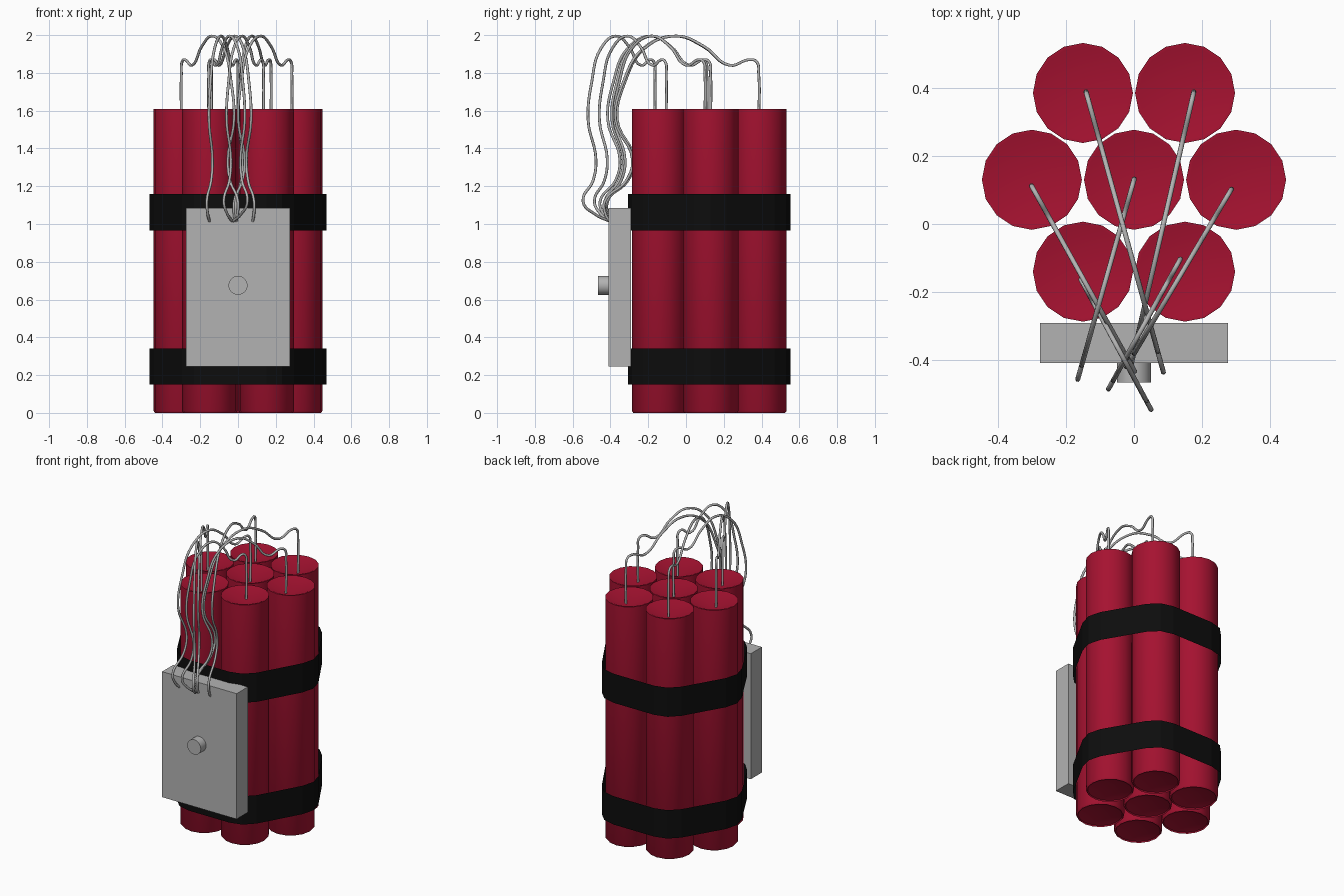
import bpy, bmesh, math
from mathutils import Vector

if "Cube" in bpy.data.objects:
    bpy.data.objects.remove(bpy.data.objects["Cube"])


def material(name, col):
    m = bpy.data.materials.new(name)
    m.diffuse_color = (*col, 1)
    m.use_nodes = True
    m.node_tree.nodes["Principled BSDF"].inputs["Base Color"].default_value = m.diffuse_color
    return m


RED = material("deep red", (0.38, 0.006, 0.03))
BLACK = material("black", (0.004, 0.004, 0.004))
GREY = material("grey", (0.45, 0.45, 0.45))


def make(name, verts, faces, mat, smooth=None):
    me = bpy.data.meshes.new(name)
    me.from_pydata(verts, [], faces)
    me.materials.append(mat)
    ob = bpy.data.objects.new(name, me)
    bpy.context.collection.objects.link(ob)
    if smooth:
        bpy.ops.object.select_all(action='DESELECT')
        ob.select_set(True)
        bpy.context.view_layer.objects.active = ob
        bpy.ops.object.shade_smooth_by_angle(angle=math.radians(smooth))
    return ob


def lathe(name, profile, centre, n, mat):
    """Revolve (radius, z) rings about z; both ends close to a point."""
    cx, cy = centre
    verts = [(cx + r * math.cos(2 * math.pi * i / n), cy + r * math.sin(2 * math.pi * i / n), z)
             for r, z in profile[1:-1] for i in range(n)]
    rings = len(profile) - 2
    faces = [(k * n + i, k * n + (i + 1) % n, (k + 1) * n + (i + 1) % n, (k + 1) * n + i)
             for k in range(rings - 1) for i in range(n)]
    b, t = len(verts), len(verts) + 1
    verts += [(cx, cy, profile[0][1]), (cx, cy, profile[-1][1])]
    top = (rings - 1) * n
    faces += [(b, (i + 1) % n, i) for i in range(n)]
    faces += [(t, top + i, top + (i + 1) % n) for i in range(n)]
    return make(name, verts, faces, mat, 40)


# Seven sticks with dished ends
R = 0.147
centres = [(-0.15, 0.385), (0.15, 0.385), (-0.3, 0.13), (0, 0.13), (0.3, 0.13),
           (-0.15, -0.14), (0.15, -0.14)]
stick = [(0, 0.04), (R - 0.012, 0.008), (R - 0.008, 0), (R, 0.01), (R, 1.61),
         (R - 0.01, 1.61), (0, 1.55)]
for i, c in enumerate(centres):
    lathe(f"stick_{i + 1}", stick, c, 16, RED)

# Two open straps wrapped around the six outer sticks
hexagon = [centres[k] for k in (4, 1, 0, 2, 5, 6)]
loop = []
for k, (x, y) in enumerate(hexagon):
    for d in (-30, 0, 30):
        a = math.radians(60 * k + d)
        loop.append((x + 0.168 * math.cos(a), y + 0.168 * math.sin(a)))
n = len(loop)
for name, z0, z1 in (("lower_strap", 0.15, 0.34), ("upper_strap", 0.965, 1.16)):
    make(name, [(x, y, z) for z in (z0, z1) for x, y in loop],
         [(i, (i + 1) % n, n + (i + 1) % n, n + i) for i in range(n)], BLACK)

# Front box
bpy.ops.mesh.primitive_cube_add(size=1, location=(0, -0.35, 0.665))
box = bpy.context.object
box.name = "front_box"
box.scale = (0.552, 0.118, 0.84)
box.data.materials.append(GREY)

# Round knob on the box
bpy.ops.mesh.primitive_cylinder_add(vertices=32, radius=0.05, depth=0.07,
                                    location=(0, -0.43, 0.675), rotation=(math.pi / 2, 0, 0))
knob = bpy.context.object
knob.name = "knob"
knob.data.materials.append(GREY)
bpy.ops.object.shade_smooth_by_angle()

# Wires: one side profile (fraction along, height), stretched between two points
profile = [(0, 1.555), (0, 1.79), (0.015, 1.86), (0.06, 1.87), (0.19, 1.84), (0.36, 1.94),
           (0.54, 1.995), (0.75, 1.93), (0.88, 1.75), (0.93, 1.55), (0.82, 1.34),
           (0.86, 1.23), (1.0, 1.12)]
runs = [((-0.14, 0.385), (0.085, -0.43)), ((0.175, 0.385), (-0.01, -0.42)),
        ((-0.3, 0.11), (0, -0.43)), ((0, 0.13), (-0.165, -0.455)),
        ((0.285, 0.10), (-0.02, -0.415)), ((-0.155, -0.165), (0.05, -0.545)),
        ((0.135, -0.105), (-0.075, -0.485))]
for i, (a, b) in enumerate(runs):
    a, b = Vector(a), Vector(b)
    end = (a.y + 0.405) / (a.y - b.y)
    pts = profile + [((1 + end) / 2 + 0.01, 1.05), (end, 1.015)]
    cu = bpy.data.curves.new(f"wire_{i + 1}", 'CURVE')
    cu.dimensions = '3D'
    cu.bevel_depth = 0.0075
    cu.bevel_resolution = 2
    cu.resolution_u = 6
    cu.use_fill_caps = True
    sp = cu.splines.new('BEZIER')
    sp.bezier_points.add(len(pts) - 1)
    for p, (u, z) in zip(sp.bezier_points, pts):
        q = a.lerp(b, u)
        p.co = (q.x, q.y, z)
        p.handle_left_type = p.handle_right_type = 'AUTO'
    cu.materials.append(GREY)
    ob = bpy.data.objects.new(f"wire_{i + 1}", cu)
    bpy.context.collection.objects.link(ob)
    bpy.ops.object.select_all(action='DESELECT')
    ob.select_set(True)
    bpy.context.view_layer.objects.active = ob
    bpy.ops.object.convert(target='MESH')
